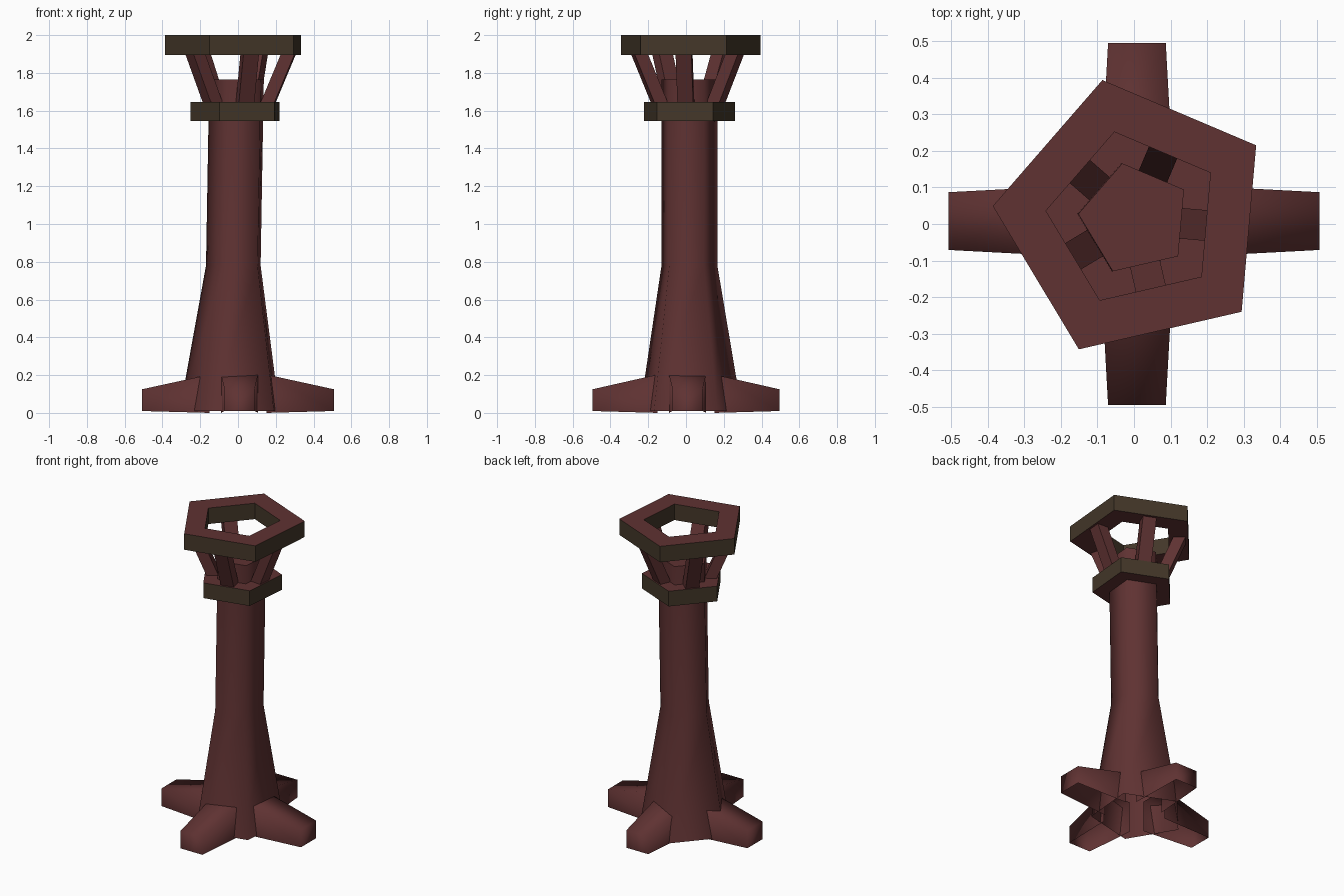
import bpy, math
from mathutils import Vector, Matrix

if "Cube" in bpy.data.objects:
    bpy.data.objects.remove(bpy.data.objects["Cube"])

SIDES = 5
TURN = math.radians(31)      # angle of the first pentagon corner
STEP = math.tau / SIDES


def material(name, rgb):
    m = bpy.data.materials.new(name)
    m.diffuse_color = (*rgb, 1)
    m.use_nodes = True
    m.node_tree.nodes["Principled BSDF"].inputs["Base Color"].default_value = m.diffuse_color
    return m


RED = material("dark red stone", (0.115, 0.032, 0.032))
BROWN = material("dark brown trim", (0.057, 0.038, 0.022))


def make(name, verts, faces, mats, smooth=None):
    me = bpy.data.meshes.new(name)
    me.from_pydata([tuple(v) for v in verts], [], faces)
    for m in mats:
        me.materials.append(m)
    if smooth:
        me.polygons.foreach_set("use_smooth", [True] * len(me.polygons))
        me.set_sharp_from_angle(angle=math.radians(smooth))
    me.update()
    ob = bpy.data.objects.new(name, me)
    bpy.context.collection.objects.link(ob)
    return ob


def pentagon(r, z, cx, cy):
    return [Vector((cx + r * math.cos(TURN + i * STEP), cy + r * math.sin(TURN + i * STEP), z))
            for i in range(SIDES)]


def bridge(a, b, n):
    """Quads between closed loops starting at index a (lower) and b (upper)."""
    return [(a + i, a + (i + 1) % n, b + (i + 1) % n, b + i) for i in range(n)]


# Column: flared foot, straight shaft, closed top, open underneath
levels = [(0.285, 0.01, -0.025, 0.018), (0.156, 0.78, -0.014, 0.014), (0.156, 1.765, 0.003, 0.014)]
verts, faces = [], []
for lv in levels:
    verts += pentagon(*lv)
for k in range(len(levels) - 1):
    faces += bridge(k * SIDES, (k + 1) * SIDES, SIDES)
faces.append(tuple(range(2 * SIDES, 3 * SIDES)))
make("column", verts, faces, [RED], smooth=80)


# Pentagon rings: red flat faces, brown rims
def ring(name, r_out, r_in, z0, z1, cx, cy):
    n = SIDES
    v = (pentagon(r_out, z0, cx, cy) + pentagon(r_out, z1, cx, cy)
         + pentagon(r_in, z1, cx, cy) + pentagon(r_in, z0, cx, cy))
    f = []
    for k in range(4):
        f += bridge(k * n, ((k + 1) % 4) * n, n)
    ob = make(name, v, f, [RED, BROWN])
    for p in ob.data.polygons:
        p.material_index = 0 if abs(p.normal.z) > 0.5 else 1


ring("lower_ring", 0.254, 0.15, 1.545, 1.645, 0.002, 0.012)
ring("upper_ring", 0.389, 0.243, 1.895, 2.0, 0.001, 0.015)

# Slanted struts between the rings, one per pentagon side
for i in range(SIDES):
    spin = Matrix.Translation((0.002, 0.013, 0)) @ Matrix.Rotation(TURN + (i + 0.5) * STEP, 4, 'Z')
    v = []
    for z, r0, r1 in ((1.62, 0.112, 0.185), (1.92, 0.238, 0.311)):
        v += [spin @ Vector(p) for p in ((r0, -0.042, z), (r1, -0.042, z), (r1, 0.042, z), (r0, 0.042, z))]
    make(f"strut_{i + 1}", v, bridge(0, 4, 4) + [(3, 2, 1, 0), (4, 5, 6, 7)], [RED])

# Four tapered feet, open underneath
for i in range(4):
    reach = 0.508 if i % 2 == 0 else 0.495
    place = Matrix.Translation((0.008 if i % 2 else 0, 0 if i % 2 else 0.008, 0)) @ \
        Matrix.Rotation(i * math.pi / 2, 4, 'Z')
    v = []
    for x, w, z0, z1 in ((0.15, 0.098, 0.0, 0.203), (reach, 0.079, 0.01, 0.125)):
        v += [place @ Vector(p) for p in ((x, -w, z0), (x, -w, z1), (x, w, z1), (x, w, z0))]
    f = [(4 + k, 5 + k, 1 + k, k) for k in range(3)] + [(4, 7, 6, 5)]
    make(f"foot_{i + 1}", v, f, [RED], smooth=120)
